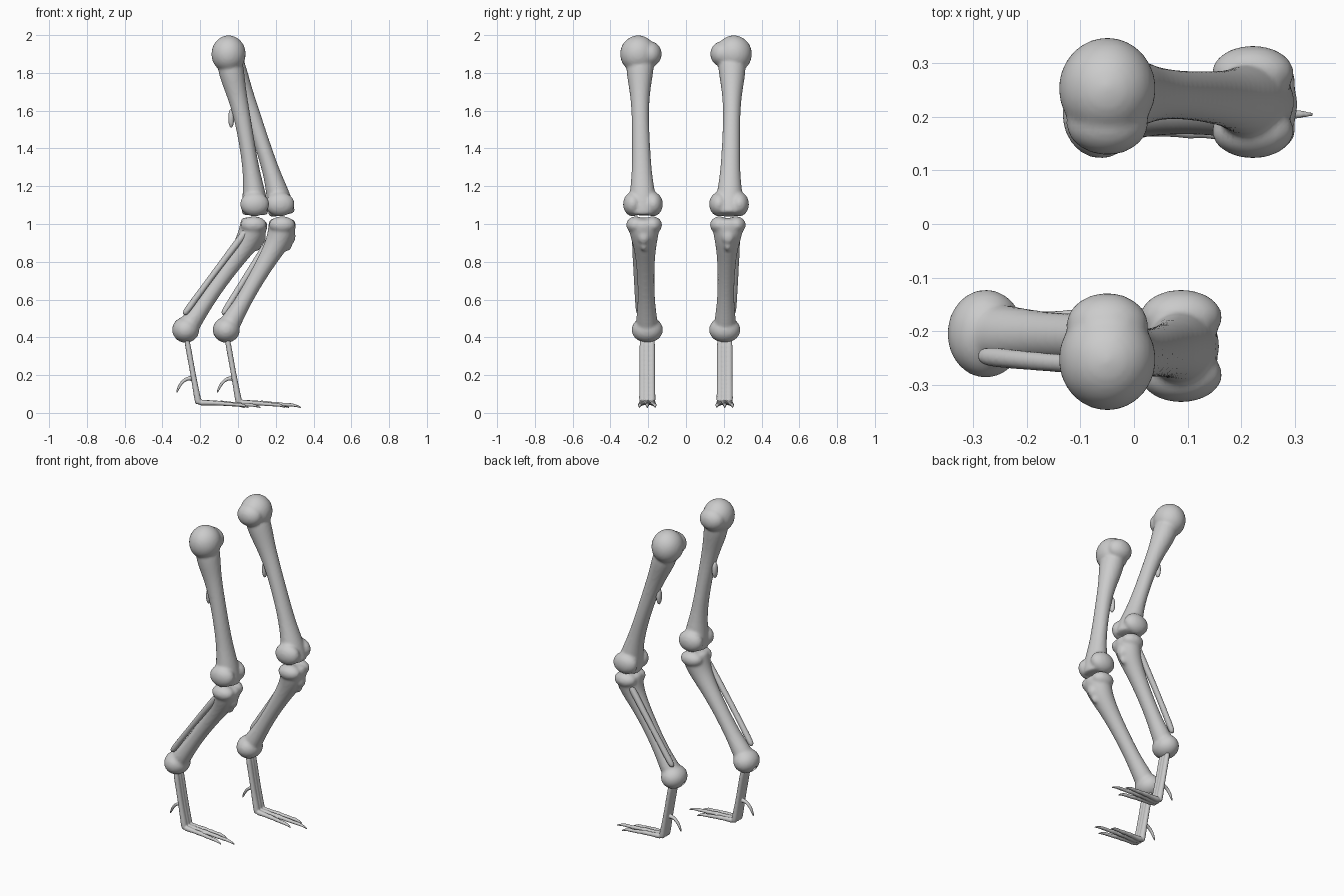
import bpy, bmesh, math
from mathutils import Vector, Matrix

if "Cube" in bpy.data.objects:
    bpy.data.objects.remove(bpy.data.objects["Cube"])

bone = bpy.data.materials.new("bone_grey")
bone.use_nodes = True
bone.diffuse_color = (0.6, 0.6, 0.6, 1)
bone.node_tree.nodes["Principled BSDF"].inputs["Base Color"].default_value = (0.6, 0.6, 0.6, 1)


def stride(z):
    """Forward offset of the leading leg at height z."""
    if z > 1.04:
        return 0.145 * (1.9 - z) / 0.86
    return 0.145 + 0.07 * min(1, (1.04 - z) / 0.6)


class Leg:
    def __init__(self, side, lead):
        self.side, self.lead = side, lead
        self.prefix = "left_" if side > 0 else "right_"

    def place(self, x, a, z):
        return Vector((x + self.lead * stride(z), self.side * a, z))

    def tube(self, bm, rows, sides=12):
        """Rows: x, lateral distance, z, in-plane radius, lateral radius."""
        pts = [self.place(*r[:3]) for r in rows]
        lateral, rings = Vector((0, 1, 0)), []
        for i, (p, r) in enumerate(zip(pts, rows)):
            t = pts[min(i + 1, len(pts) - 1)] - pts[max(i - 1, 0)]
            t.y = 0
            n = t.normalized().cross(lateral)
            ring = []
            for k in range(sides):
                ang = math.tau * k / sides
                ring.append(bm.verts.new(p + lateral * r[4] * math.cos(ang) + n * r[3] * math.sin(ang)))
            rings.append(ring)
        for lo, hi in zip(rings, rings[1:]):
            for k in range(sides):
                j = (k + 1) % sides
                bm.faces.new((lo[k], lo[j], hi[j], hi[k]))
        bm.faces.new(rings[0])
        bm.faces.new(rings[-1])

    def ball(self, bm, centre, radii):
        m = Matrix.Translation(self.place(*centre)) @ Matrix.Diagonal((*radii, 1))
        bmesh.ops.create_icosphere(bm, subdivisions=3, radius=1, matrix=m)

    def finish(self, bm, name, voxel, smooth=3, cutter=None):
        """Fuse the pieces into one smooth bone."""
        bmesh.ops.recalc_face_normals(bm, faces=bm.faces)
        me = bpy.data.meshes.new(self.prefix + name)
        bm.to_mesh(me)
        bm.free()
        ob = bpy.data.objects.new(self.prefix + name, me)
        bpy.context.collection.objects.link(ob)
        ob.modifiers.new("round", 'SUBSURF').levels = 2
        fuse = ob.modifiers.new("fuse", 'REMESH')
        fuse.mode, fuse.voxel_size = 'VOXEL', voxel
        if smooth:
            sm = ob.modifiers.new("soften", 'SMOOTH')
            sm.factor, sm.iterations = 0.5, smooth
        if cutter:
            cut = ob.modifiers.new("pit", 'BOOLEAN')
            cut.operation, cut.object = 'DIFFERENCE', cutter
        bpy.context.view_layer.update()
        baked = bpy.data.meshes.new_from_object(ob.evaluated_get(bpy.context.evaluated_depsgraph_get()))
        ob.modifiers.clear()
        ob.data = baked
        baked.materials.clear()
        baked.materials.append(bone)
        bpy.ops.object.select_all(action='DESELECT')
        ob.select_set(True)
        bpy.context.view_layer.objects.active = ob
        bpy.ops.object.shade_smooth_by_angle(angle=math.radians(50))
        return ob

    def thigh(self):
        bm = bmesh.new()
        self.tube(bm, [(-.05, .24, 1.9, .07, .08), (-.035, .245, 1.8, .072, .075),
                       (-.01, .244, 1.7, .056, .055), (.02, .242, 1.58, .046, .046),
                       (.052, .238, 1.4, .042, .05), (.075, .233, 1.25, .048, .056),
                       (.088, .23, 1.14, .068, .075), (.09, .228, 1.06, .075, .08),
                       (.09, .228, 1.045, .07, .075)])
        # hip head with its inner knob
        self.ball(bm, (-.05, .253, 1.9), (.092, .097, .1))
        self.ball(bm, (-.05, .19, 1.9), (.078, .062, .068))
        # knee condyles
        for a in (.282, .174):
            self.ball(bm, (.088, a, 1.105), (.078, .052, .065))
        self.finish(bm, "thigh_bone", .009)

    def spur(self):
        bm = bmesh.new()
        self.ball(bm, (-.036, .236, 1.56), (.016, .02, .052))
        self.ball(bm, (-.014, .238, 1.59), (.024, .012, .013))
        self.finish(bm, "thigh_spur", .005, 1)

    def shin(self):
        # small pit through the back of the ankle
        bpy.ops.mesh.primitive_cylinder_add(vertices=12, radius=.017, depth=.07,
                                            location=self.place(-.335, .2, .405),
                                            rotation=(0, math.pi / 2, 0))
        cutter = bpy.context.object
        cutter.hide_render = True
        bm = bmesh.new()
        self.tube(bm, [(.09, .223, 1.035, .072, .085), (.085, .223, .99, .078, .09),
                       (.06, .22, .92, .07, .072), (.005, .216, .84, .054, .054),
                       (-.095, .212, .7, .044, .045), (-.19, .209, .56, .045, .048),
                       (-.25, .207, .48, .06, .062), (-.285, .205, .42, .055, .055)])
        # knee plateau, front crest and ankle head
        for a in (.265, .178):
            self.ball(bm, (.083, a, .995), (.07, .052, .046))
        self.ball(bm, (.118, .223, .935), (.03, .035, .045))
        self.ball(bm, (.095, .222, .9), (.033, .024, .045))
        self.ball(bm, (-.277, .205, .44), (.073, .084, .07))
        self.finish(bm, "shin_bone", .009, 3, cutter)
        bpy.data.objects.remove(cutter)

        bm = bmesh.new()
        self.tube(bm, [(.06, .268, .985, .018, .018), (.03, .268, .945, .022, .022),
                       (-.13, .262, .735, .016, .017), (-.25, .25, .57, .019, .02),
                       (-.29, .246, .515, .018, .019)], 10)
        self.finish(bm, "splint_bone", .006, 1)

    def foot(self):
        bm = bmesh.new()
        # three fused shank rods, each running on into a toe
        for off, reach in ((-.024, .25), (0, .335), (.024, .27)):
            a = .205 + off
            self.tube(bm, [(-.275, a, .41, .017, .019), (-.255, a, .3, .015, .018),
                           (-.23, a, .16, .015, .018), (-.212, a, .065, .02, .021),
                           (-.208, a, .045, .015, .018)], 10)
            rows = []
            for f, z, r in ((0, .055, .018), (.15, .054, .015), (.32, .052, .012), (.4, .052, .015),
                            (.5, .049, .01), (.6, .047, .013), (.7, .044, .009), (.77, .044, .011),
                            (.86, .042, .009), (.95, .034, .006), (1, .026, .003)):
                rows.append((-.212 + f * reach, a + off * .75 * f, z, r, r * 1.1))
            self.tube(bm, rows, 10)
        # hooked hind toe
        self.tube(bm, [(-.235, .205, .18, .014, .014), (-.262, .205, .185, .012, .012),
                       (-.29, .205, .17, .009, .011), (-.312, .205, .142, .009, .01),
                       (-.328, .205, .1, .004, .004)], 10)
        self.finish(bm, "foot", .0045, 1)


for leg in (Leg(-1, 0), Leg(1, 1)):
    leg.thigh()
    leg.spur()
    leg.shin()
    leg.foot()
